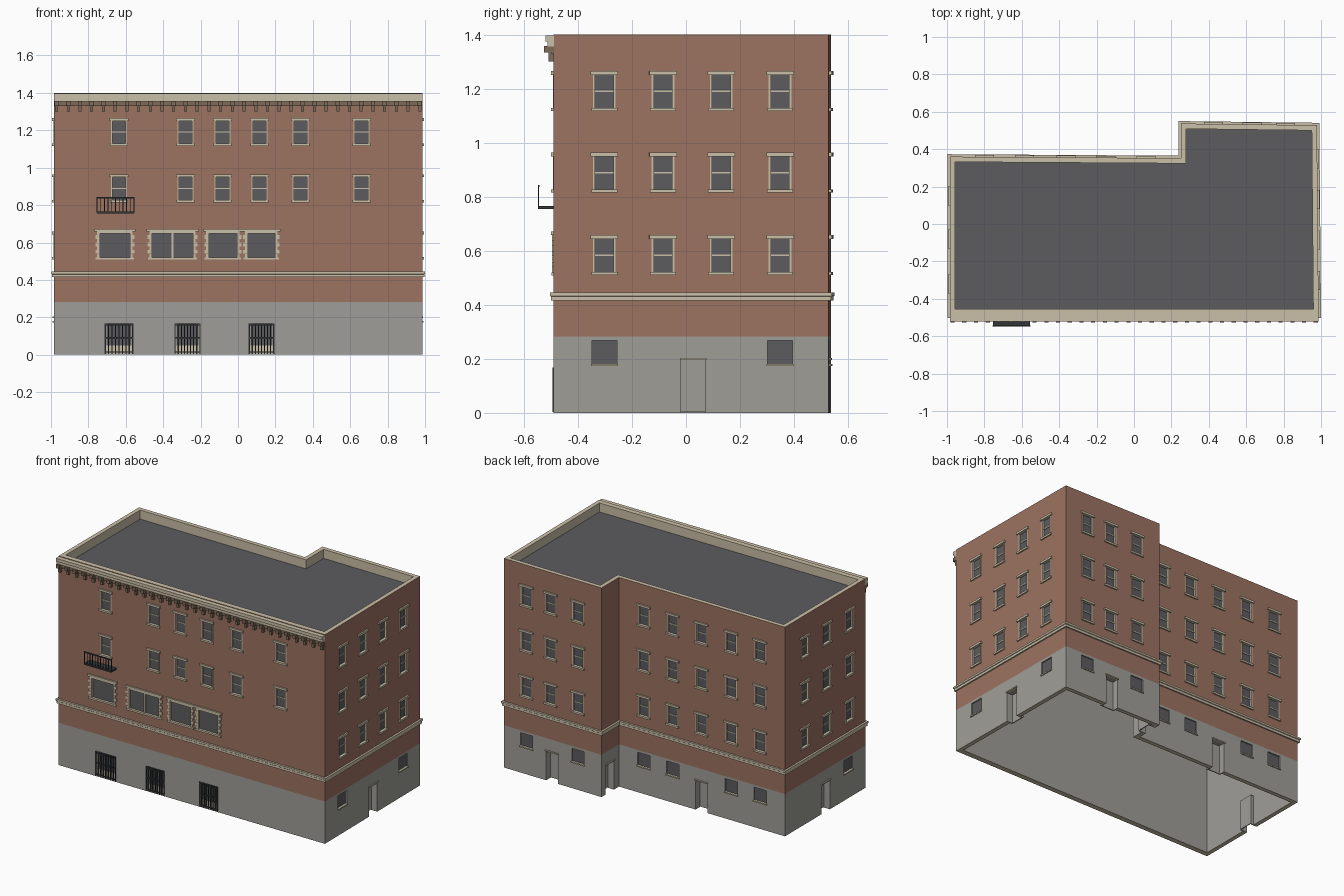
import bpy, bmesh
from mathutils import Vector, Matrix

cube = bpy.data.objects.get("Cube")
if cube:
    bpy.data.objects.remove(cube, do_unlink=True)


def material(name, hexcol):
    rgb = [int(hexcol[i:i + 2], 16) / 255 for i in (0, 2, 4)]
    lin = [c / 12.92 if c <= 0.04045 else ((c + 0.055) / 1.055) ** 2.4 for c in rgb]
    m = bpy.data.materials.new(name)
    m.use_nodes = True
    m.diffuse_color = (*lin, 1)
    m.node_tree.nodes["Principled BSDF"].inputs["Base Color"].default_value = (*lin, 1)
    return m


brick = material("red_brick", "9c7261")
stone = material("grey_stone", "9f9e98")
trim = material("cream_trim", "cabfa7")
slate = material("slate_grey", "5c5c5f")
iron = material("dark_iron", "33373b")
brown = material("bracket_brown", "7d6b58")


def finish(name, bm, mats):
    bmesh.ops.recalc_face_normals(bm, faces=bm.faces)
    me = bpy.data.meshes.new(name)
    bm.to_mesh(me)
    bm.free()
    for m in mats:
        me.materials.append(m)
    ob = bpy.data.objects.new(name, me)
    bpy.context.scene.collection.objects.link(ob)
    return ob


# Footprint, counterclockwise: front, right, wing back, step, main back, left
plan = [Vector(p) for p in ((-0.985, -0.49), (0.987, -0.49), (0.978, 0.528),
                            (0.25, 0.537), (0.25, 0.352), (-0.985, 0.36))]
N = len(plan)
FRONT, RIGHT, WING, STEP, BACK, LEFT = range(N)


def edge(i):
    t = (plan[(i + 1) % N] - plan[i]).normalized()
    return t, Vector((t.y, -t.x))


def offset(d):
    """Footprint moved outward by d (one value or one per edge)."""
    ds = d if isinstance(d, list) else [d] * N
    out = []
    for i in range(N):
        n0, n1 = edge(i - 1 if i else N - 1)[1], edge(i)[1]
        det = n0.x * n1.y - n0.y * n1.x
        a, b = ds[i - 1], ds[i]
        out.append(plan[i] + Vector(((a * n1.y - b * n0.y) / det,
                                     (n0.x * b - n1.x * a) / det)))
    return out


def sweep(name, profile, mats, strip_mats):
    """Closed ring around the footprint from (loop, height) pairs."""
    bm = bmesh.new()
    rows = [[bm.verts.new((p.x, p.y, z)) for p in loop] for loop, z in profile]
    for k, row in enumerate(rows):
        nxt = rows[(k + 1) % len(rows)]
        for i in range(N):
            j = (i + 1) % N
            bm.faces.new((row[i], row[j], nxt[j], nxt[i])).material_index = strip_mats[k]
    return finish(name, bm, mats)


# Hollow walls with stone base, brick above and cream parapet
inner = offset([-0.035] + [-0.028] * (N - 1))
wall_mats = [brick, stone, trim]
walls = sweep("walls", [(plan, 0), (plan, 0.283), (plan, 1.4), (inner, 1.4),
                        (inner, 1.335), (inner, 0)], wall_mats, [1, 0, 2, 2, 1, 2])

# Roof slab
bm = bmesh.new()
roof = bm.faces.new([bm.verts.new((p.x, p.y, 1.325)) for p in inner])
ext = bmesh.ops.extrude_face_region(bm, geom=[roof])["geom"]
bmesh.ops.translate(bm, vec=(0, 0, 0.015),
                    verts=[g for g in ext if isinstance(g, bmesh.types.BMVert)])
finish("flat_roof", bm, [slate])

# Belt course
inside = offset(-0.002)
sweep("belt_course", [(inside, 0.415), (offset(0.009), 0.415), (offset(0.009), 0.43),
                      (offset(0.013), 0.433), (offset(0.013), 0.445), (inside, 0.445)],
      [trim], [0] * 6)

# Collected boxes, one mesh per part
parts = {}


def frame(side, c):
    """Matrix on a wall: x along it, y outward, z up, at world coordinate c."""
    t, n = edge(side)
    ax = 0 if abs(t.x) > abs(t.y) else 1
    p = plan[side] + t * ((c - plan[side][ax]) / t[ax])
    return Matrix(((t.x, n.x, 0, p.x), (t.y, n.y, 0, p.y), (0, 0, 1, 0), (0, 0, 0, 1)))


def box(part, mat, M, u, d, z, index=0):
    bm = parts.setdefault(part, (bmesh.new(), mat))[0]
    size = Matrix.Diagonal((u[1] - u[0], d[1] - d[0], z[1] - z[0], 1))
    mid = Matrix.Translation([(r[0] + r[1]) / 2 for r in (u, d, z)])
    vs = bmesh.ops.create_cube(bm, size=1, matrix=M @ mid @ size)["verts"]
    for f in {f for v in vs for f in v.link_faces}:
        f.material_index = index


def pocket(M, h, z, depth=0.014, index=2):
    box("cutter", None, M, (-h, h), (-depth, 0.02), z, index)


def sash_window(side, c, base):
    M = frame(side, c)
    lo, hi = base + 0.011, base + 0.136
    pocket(M, 0.041, (lo, hi))
    box("window_glass", slate, M, (-0.041, 0.041), (-0.014, -0.01), (lo, hi))
    for s in (-1, 1):
        u = sorted((s * 0.034, s * 0.042))
        box("window_frames", trim, M, u, (-0.012, 0.002), (lo, hi))
    m = (lo + hi) / 2
    box("window_frames", trim, M, (-0.034, 0.034), (-0.012, -0.006), (m - 0.003, m + 0.003))
    box("window_lintels", trim, M, (-0.051, 0.051), (-0.01, 0.01), (hi - 0.002, hi + 0.012))
    box("window_sills", trim, M, (-0.048, 0.048), (-0.012, 0.009), (base, lo + 0.001))


def base_window(side, c):
    M = frame(side, c)
    pocket(M, 0.046, (0.18, 0.267), index=1)
    box("base_window_glass", slate, M, (-0.046, 0.046), (-0.014, -0.008), (0.18, 0.267))
    box("base_window_sills", trim, M, (-0.05, 0.05), (-0.012, 0.007), (0.173, 0.181))


def door(side, c):
    M = frame(side, c)
    pocket(M, 0.044, (-0.05, 0.197), 0.08, 1)
    box("doors", stone, M, (-0.05, 0.05), (-0.05, -0.044), (0.004, 0.202))
    for s in (-1, 1):
        box("door_jambs", stone, M, sorted((s * 0.044, s * 0.05)), (-0.045, -0.02), (0, 0.202))
    box("door_jambs", stone, M, (-0.05, 0.05), (-0.045, -0.02), (0.197, 0.202))
    box("door_lintels", trim, M, (-0.049, 0.049), (-0.01, 0.007), (0.196, 0.204))


def wide_window(x0, x1, mullion):
    M, h = frame(FRONT, (x0 + x1) / 2), (x1 - x0) / 2
    pocket(M, h, (0.518, 0.65))
    box("wide_window_glass", slate, M, (-h, h), (-0.014, -0.008), (0.518, 0.65))
    if mullion:
        box("wide_window_mullion", trim, M, (-0.006, 0.006), (-0.01, 0), (0.518, 0.65))
    box("wide_window_lintels", trim, M, (-h - 0.026, h + 0.026), (-0.01, 0.01), (0.658, 0.672))
    box("wide_window_heads", trim, M, (-h, h), (-0.012, 0.004), (0.647, 0.66))
    box("wide_window_sills", trim, M, (-h - 0.02, h + 0.02), (-0.012, 0.008), (0.508, 0.52))
    for k in range(7):
        w = 0.022 if k % 2 else 0.012
        for s in (-1, 1):
            box("quoins", trim, M, sorted((s * (h - 0.003), s * (h + w))), (-0.01, 0.006),
                (0.52 + k * 0.02, 0.539 + k * 0.02))


def barred_opening(x0, x1):
    M, h = frame(FRONT, (x0 + x1) / 2), (x1 - x0) / 2
    pocket(M, h, (0.006, 0.168))
    box("barred_glass", slate, M, (-h + 0.01, h - 0.01), (-0.014, -0.01), (0.05, 0.168))
    box("barred_panels", trim, M, (-h, h), (-0.014, -0.008), (0.006, 0.05))
    for k in range(9):
        u = -h + 0.004 + k * (2 * h - 0.008) / 8
        box("window_bars", iron, M, (u - 0.003, u + 0.003), (-0.002, 0.004), (0.004, 0.168))
    for z in (0.012, 0.088, 0.155):
        box("window_bars", iron, M, (-h, h), (-0.001, 0.003), (z, z + 0.006))


# Windows and doors on every side
upper, all_floors = (1.117, 0.815), (1.117, 0.815, 0.51)
layout = (
    (FRONT, (-0.636, -0.281, -0.083, 0.115, 0.334, 0.66), upper, (), ()),
    (RIGHT, (-0.302, -0.085, 0.13, 0.348), all_floors, (-0.302, 0.348), (0.026,)),
    (WING, (0.81, 0.63, 0.425), all_floors, (0.81, 0.425), (0.62,)),
    (STEP, (), (), (), (0.45,)),
    (BACK, (0.065, -0.149, -0.364, -0.586, -0.8), all_floors,
     (0.065, -0.149, -0.586, -0.8), (-0.364,)),
    (LEFT, (0.15, -0.08, -0.32), all_floors, (-0.31,), (-0.07,)),
)
for side, columns, floors, base_columns, doors in layout:
    for c in columns:
        for z in floors:
            sash_window(side, c, z)
    for c in base_columns:
        base_window(side, c)
    for c in doors:
        door(side, c)
for x0, x1, mullion in ((-0.741, -0.575, False), (-0.462, -0.238, True),
                        (-0.158, -0.003, False), (0.05, 0.2, False)):
    wide_window(x0, x1, mullion)
for x0, x1 in ((-0.714, -0.559), (-0.34, -0.2), (0.056, 0.195)):
    barred_opening(x0, x1)

# Front cornice with brackets
M = frame(FRONT, 0)
span = (-0.985, 0.987)
box("cornice", trim, M, span, (-0.001, 0.03), (1.375, 1.396))
box("cornice", trim, M, span, (-0.001, 0.022), (1.355, 1.376))
box("cornice_frieze", brown, M, span, (-0.001, 0.01), (1.33, 1.356))
for k in range(32):
    u = -0.97 + k * 1.942 / 31
    box("cornice_brackets", brown, M, (u - 0.011, u + 0.011), (0, 0.036), (1.333, 1.357))
    box("cornice_brackets", brown, M, (u - 0.008, u + 0.008), (0, 0.018), (1.3, 1.334))

# Balcony
M = frame(FRONT, -0.655)
box("balcony_floor", iron, M, (-0.1, 0.1), (0, 0.058), (0.755, 0.765))
box("balcony_railing", iron, M, (-0.102, 0.102), (0.053, 0.058), (0.836, 0.844))
for k in range(11):
    u = -0.099 + k * 0.0198
    box("balcony_railing", iron, M, (u - 0.002, u + 0.002), (0.054, 0.058), (0.76, 0.84))

# Cut the openings, then make the collected parts
cutter = finish("opening_cutter", parts.pop("cutter")[0], wall_mats)
cutter.hide_render = True
mod = walls.modifiers.new("openings", "BOOLEAN")
mod.operation, mod.solver, mod.object = "DIFFERENCE", "EXACT", cutter
graph = bpy.context.evaluated_depsgraph_get()
cut = bpy.data.meshes.new_from_object(walls.evaluated_get(graph))
walls.modifiers.clear()
walls.data = cut
bpy.data.objects.remove(cutter, do_unlink=True)
for name, (bm, mat) in parts.items():
    finish(name, bm, [mat])
